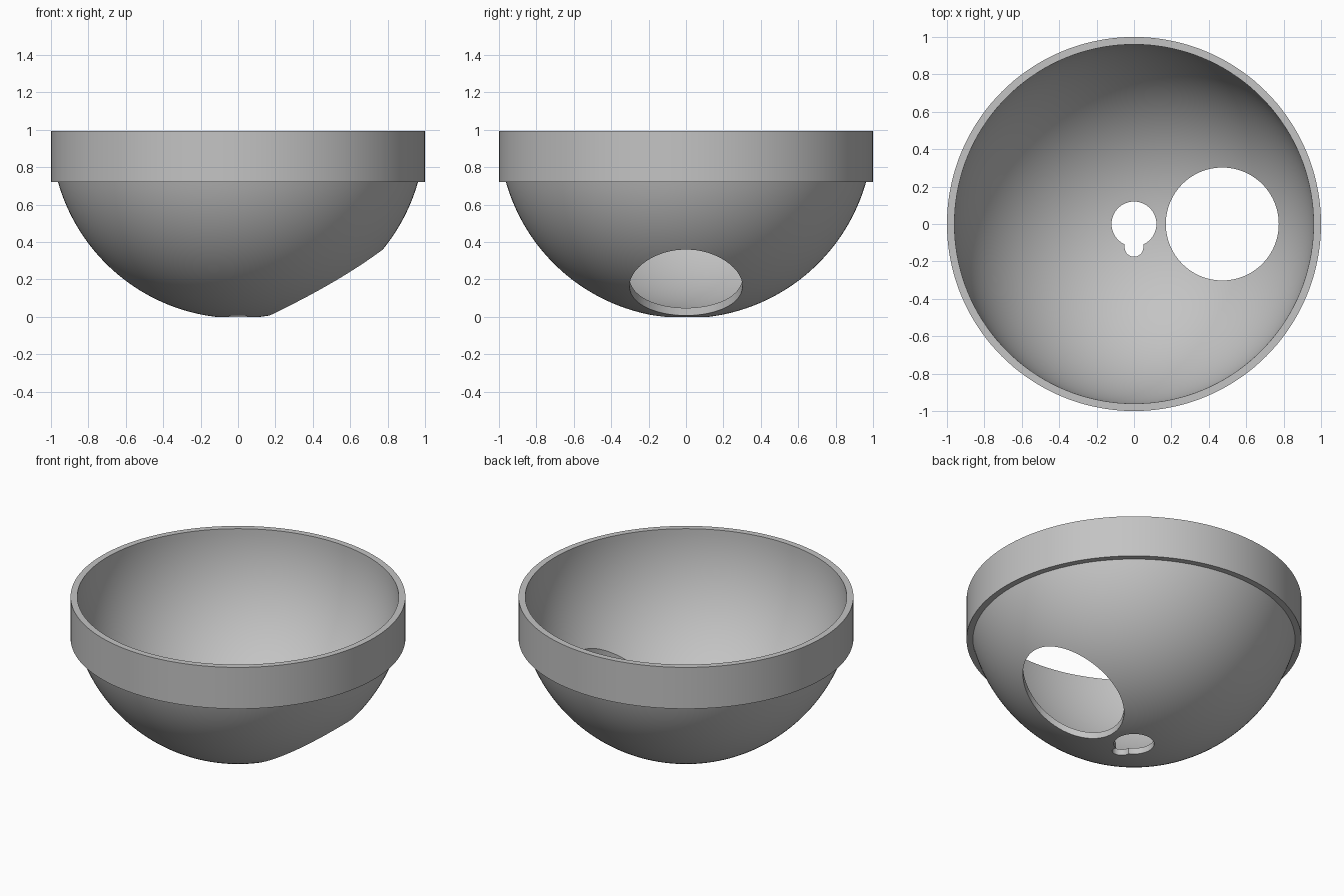
import bpy, bmesh
from math import sin, cos, asin, acos, pi

if "Cube" in bpy.data.objects:
    bpy.data.objects.remove(bpy.data.objects["Cube"])

OUTER, INNER = 1.0, 0.96      # sphere radii of the shell
TOP = 0.993                   # rim height, also the sphere centre
BAND_Z = 0.72                 # underside of the rim band
HOLE = 0.12                   # radius of the centre hole
SEGMENTS, RINGS = 144, 40

grey = bpy.data.materials.new("plain grey")
grey.use_nodes = True
colour = (0.55, 0.55, 0.55, 1)
grey.diffuse_color = colour
grey.node_tree.nodes["Principled BSDF"].inputs["Base Color"].default_value = colour


def make_object(name, bm):
    bmesh.ops.recalc_face_normals(bm, faces=bm.faces)
    mesh = bpy.data.meshes.new(name)
    bm.to_mesh(mesh)
    bm.free()
    mesh.materials.append(grey)
    obj = bpy.data.objects.new(name, mesh)
    bpy.context.collection.objects.link(obj)
    return obj


def arc(radius, start, end):
    """Points (r, z) on the sphere, angle measured from its lowest point."""
    steps = [start + (end - start) * i / RINGS for i in range(RINGS + 1)]
    return [(radius * sin(a), TOP - radius * cos(a)) for a in steps]


def lathe(name, profile):
    """Revolve a closed (r, z) profile around the z axis."""
    bm = bmesh.new()
    rings = []
    for s in range(SEGMENTS):
        t = 2 * pi * s / SEGMENTS
        rings.append([bm.verts.new((r * cos(t), r * sin(t), z)) for r, z in profile])
    n = len(profile)
    for s in range(SEGMENTS):
        a, b = rings[s], rings[(s + 1) % SEGMENTS]
        for i in range(n):
            j = (i + 1) % n
            bm.faces.new((a[i], b[i], b[j], a[j]))
    return make_object(name, bm)


def prism(name, outline):
    """Vertical cutter with the given plan outline."""
    bm = bmesh.new()
    face = bm.faces.new([bm.verts.new((x, y, -0.5)) for x, y in outline])
    new = bmesh.ops.extrude_face_region(bm, geom=[face])["geom"]
    bmesh.ops.translate(bm, vec=(0, 0, 1.3),
                        verts=[v for v in new if isinstance(v, bmesh.types.BMVert)])
    obj = make_object(name, bm)
    obj.hide_render = True
    return obj


# Hemispherical shell with a thicker rim band and a round centre hole
profile = arc(INNER, asin(HOLE / INNER), pi / 2)
profile += [(OUTER, TOP), (OUTER, BAND_Z)]
profile += arc(OUTER, acos((TOP - BAND_Z) / OUTER), asin(HOLE / OUTER))
bowl = lathe("bowl", profile)

# Large round port on the left side
port = [(0.472 + 0.302 * cos(2 * pi * i / 96), 0.302 * sin(2 * pi * i / 96))
        for i in range(96)]

# Rounded slot that turns the centre hole into a keyhole
slot = [(0.05 * cos(pi + pi * i / 24), -0.125 + 0.05 * sin(pi + pi * i / 24))
        for i in range(25)]
slot += [(0.05, -0.06), (-0.05, -0.06)]

# Cut both openings straight through the shell
bpy.context.view_layer.objects.active = bowl
for name, outline in (("port_cutter", port), ("slot_cutter", slot)):
    cutter = prism(name, outline)
    cut = bowl.modifiers.new(name, 'BOOLEAN')
    cut.operation = 'DIFFERENCE'
    cut.solver = 'EXACT'
    cut.object = cutter
    bpy.ops.object.modifier_apply(modifier=cut.name)
    bpy.data.objects.remove(cutter)

bpy.ops.object.select_all(action='DESELECT')
bowl.select_set(True)
bpy.ops.object.shade_smooth_by_angle(angle=pi / 6)
